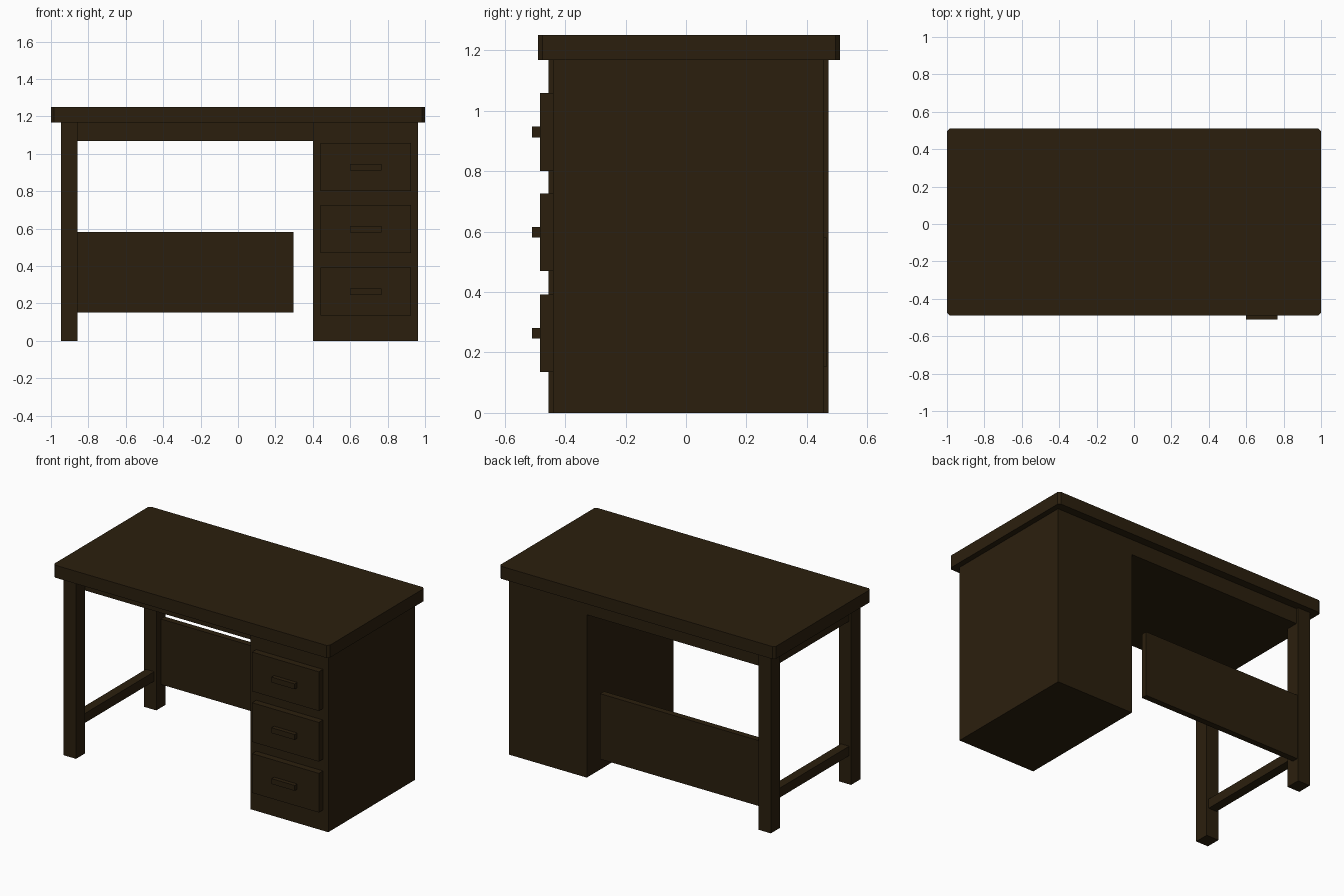
import bpy
import bmesh

cube = bpy.data.objects.get("Cube")
if cube:
    bpy.data.objects.remove(cube, do_unlink=True)

# One dark stained wood for everything
wood = bpy.data.materials.new("dark_wood")
wood.use_nodes = True
colour = (0.024, 0.0138, 0.0043, 1.0)
wood.diffuse_color = colour
wood.node_tree.nodes["Principled BSDF"].inputs["Base Color"].default_value = colour


def box(name, x, y, z, chamfer=0.0):
    """Box from (min, max) ranges, optionally chamfering its vertical edges."""
    bm = bmesh.new()
    bmesh.ops.create_cube(bm, size=1)
    for v in bm.verts:
        v.co = [r[0] if c < 0 else r[1] for c, r in zip(v.co, (x, y, z))]
    if chamfer:
        upright = [e for e in bm.edges
                   if abs(e.verts[0].co.z - e.verts[1].co.z) > 0.01]
        bmesh.ops.bevel(bm, geom=upright, offset=chamfer, segments=1,
                        affect='EDGES', profile=0.5)
    bmesh.ops.recalc_face_normals(bm, faces=bm.faces)
    mesh = bpy.data.meshes.new(name)
    bm.to_mesh(mesh)
    bm.free()
    mesh.materials.append(wood)
    obj = bpy.data.objects.new(name, mesh)
    bpy.context.collection.objects.link(obj)
    return obj


UNDER = 1.168           # underside of the top
FRONT, BACK = -0.455, 0.472
CABINET_FRONT, CABINET_BACK = -0.44, 0.457
LEG_DEPTH = 0.095
LEG_X = (-0.946, -0.857)

# Table top, the recessed slab beneath it and the drawer cabinet
box("desk_top", (-1, 1), (-0.49, 0.51), (UNDER, 1.25), 0.015)
box("under_slab", (-0.93, 0.40), (FRONT + LEG_DEPTH, CABINET_BACK),
    (1.068, UNDER))
box("drawer_cabinet", (0.40, 0.963), (CABINET_FRONT, CABINET_BACK), (0, UNDER))

# Legs and the low stretcher between them
box("front_leg", LEG_X, (FRONT, FRONT + LEG_DEPTH), (0, UNDER))
box("back_leg", LEG_X, (BACK - LEG_DEPTH, BACK), (0, UNDER))
box("leg_stretcher", (-0.932, -0.872),
    (FRONT + LEG_DEPTH, BACK - LEG_DEPTH), (0.188, 0.25))

# Modesty panel at the back
box("modesty_panel", (LEG_X[1], 0.297), (0.425, 0.465), (0.152, 0.581))

# Drawers with bar handles
for label, z in (("lower", 0.135), ("middle", 0.469), ("upper", 0.801)):
    box(label + "_drawer", (0.44, 0.925), (-0.483, CABINET_FRONT),
        (z, z + 0.257))
    box(label + "_handle", (0.60, 0.768), (-0.51, -0.483),
        (z + 0.111, z + 0.146))
